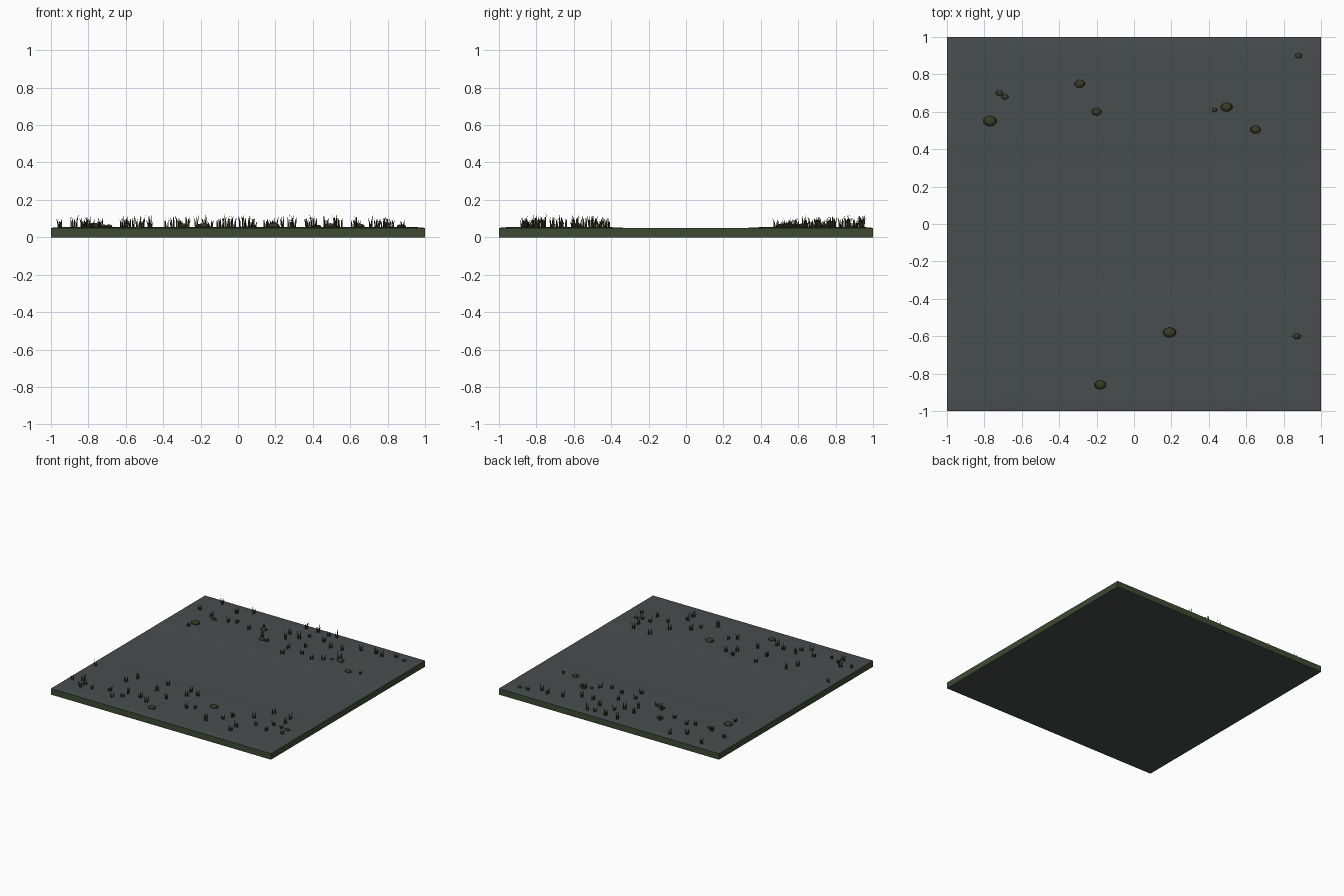
import bpy, bmesh, math, random
from mathutils import Vector, noise

if "Cube" in bpy.data.objects:
    bpy.data.objects.remove(bpy.data.objects["Cube"])

random.seed(7)


def material(name, rgb):
    m = bpy.data.materials.new(name)
    m.diffuse_color = (*rgb, 1)
    m.use_nodes = True
    m.node_tree.nodes["Principled BSDF"].inputs["Base Color"].default_value = m.diffuse_color
    return m


GREY = material("grey_ground", (0.066, 0.075, 0.076))
GREEN = material("green_edge", (0.045, 0.070, 0.032))
MOSS = material("mossy_stone", (0.040, 0.046, 0.020))
GRASS = material("dark_grass", (0.032, 0.042, 0.013))
DRY = material("dry_grass", (0.070, 0.064, 0.022))


def finish(name, bm, mats):
    me = bpy.data.meshes.new(name)
    bm.to_mesh(me)
    bm.free()
    for m in mats:
        me.materials.append(m)
    ob = bpy.data.objects.new(name, me)
    bpy.context.collection.objects.link(ob)
    return ob


def smooth(a, b, t):
    t = min(1, max(0, (t - a) / (b - a)))
    return t * t * (3 - 2 * t)


def ground(x, y):
    """Height of the soil: flat middle lane, slightly raised verges, low rim."""
    rise = smooth(0.3, 0.45, abs(y)) * smooth(0, 0.06, 1 - max(abs(x), abs(y)))
    return 0.05 + rise * (0.005 + 0.0015 * noise.noise(Vector((x * 3, y * 3, 0))))


# Ground slab: gently raised top, green edges
bm = bmesh.new()
bmesh.ops.create_grid(bm, x_segments=50, y_segments=50, size=1)
for v in bm.verts:
    v.co.z = ground(v.co.x, v.co.y)
rim = [e for e in bm.edges if e.is_boundary]
skirt = bmesh.ops.extrude_edge_only(bm, edges=rim)["geom"]
for v in skirt:
    if isinstance(v, bmesh.types.BMVert):
        v.co.z = 0
bmesh.ops.contextual_create(bm, geom=[e for e in bm.edges if e.is_boundary])
bmesh.ops.recalc_face_normals(bm, faces=bm.faces)
for f in bm.faces:
    f.material_index = 1 if abs(f.normal.z) < 0.5 else 0
    f.smooth = f.normal.z > 0.5
finish("ground_slab", bm, [GREY, GREEN])

# Flattened mossy stones: x, y, radius
STONES = [(-.77, .55, .037), (-.72, .70, .020), (-.69, .68, .019), (-.29, .75, .029),
          (-.20, .60, .027), (.43, .61, .015), (.495, .625, .032), (.65, .505, .028),
          (.88, .90, .019), (.19, -.58, .036), (.87, -.60, .021), (-.18, -.86, .032)]
bm = bmesh.new()
for x, y, r in STONES:
    new = bmesh.ops.create_uvsphere(bm, u_segments=10, v_segments=6, radius=1)["verts"]
    for v in new:
        v.co = (x + v.co.x * r, y + v.co.y * r * 0.75,
                ground(x, y) + 0.004 + v.co.z * r * 0.5)
finish("stones", bm, [MOSS])

# Grass tufts on the two verges
FRONT = [(-.95, -.79), (-.83, -.86), (-.82, -.81), (-.74, -.84), (-.95, -.49), (-.87, -.76),
         (-.61, -.79), (-.53, -.87), (-.47, -.83), (-.47, -.76), (-.60, -.59), (-.35, -.76),
         (-.27, -.80), (-.56, -.50), (-.32, -.59), (-.18, -.67), (-.31, -.46), (-.09, -.54),
         (.03, -.72), (-.10, -.46), (.09, -.68), (-.02, -.49), (.28, -.81), (.37, -.72),
         (.41, -.65), (.53, -.85), (.53, -.78), (.55, -.57), (.63, -.67), (.62, -.42),
         (.74, -.59), (.82, -.60), (.79, -.51), (.78, -.43), (.88, -.68), (.75, -.70)]
BACK = [(-.88, .76), (-.73, .71), (-.80, .94), (-.58, .70), (-.52, .73), (-.62, .87),
        (-.78, .48), (-.38, .69), (-.51, .94), (-.31, .78), (-.22, .63), (-.15, .59),
        (-.06, .70), (.07, .48), (.05, .58), (-.08, .79), (.02, .77), (.15, .67),
        (.19, .56), (.07, .83), (.07, .94), (.20, .83), (.17, .93), (.24, .94),
        (.30, .77), (.38, .57), (.30, .53), (.47, .65), (.40, .78), (.52, .86),
        (.64, .88), (.71, .86), (.80, .91), (.75, .52), (-.04, .94)]


def blade(bm, x, y, angle, height, width, lean):
    """Upright tapering blade that bends within its own plane."""
    c, s, z = math.cos(angle), math.sin(angle), ground(x, y) - 0.002

    def at(side, t):
        d = side * width * (1 - 0.5 * t) + lean * t * t
        return bm.verts.new((x + c * d, y + s * d, z + height * t))
    low, mid, tip = (at(-.5, 0), at(.5, 0)), (at(-.5, .55), at(.5, .55)), at(0, 1)
    tone = int(random.random() < 0.2)
    for f in ((low[0], low[1], mid[1], mid[0]), (mid[0], mid[1], tip)):
        bm.faces.new(f).material_index = tone


for name, spots in (("front_grass", FRONT), ("back_grass", BACK)):
    bm = bmesh.new()
    for x, y in spots:
        tall = random.uniform(0.045, 0.078)
        turn = random.uniform(0, math.pi)
        for i in range(5):
            a = turn + i * math.tau / 5 + random.uniform(-.3, .3)
            r = random.uniform(0.002, 0.012)
            blade(bm, x + math.cos(a) * r, y + math.sin(a) * r, a,
                  tall * random.uniform(0.6, 1), 0.009, random.uniform(0.003, 0.014))
    finish(name, bm, [GRASS, DRY])
